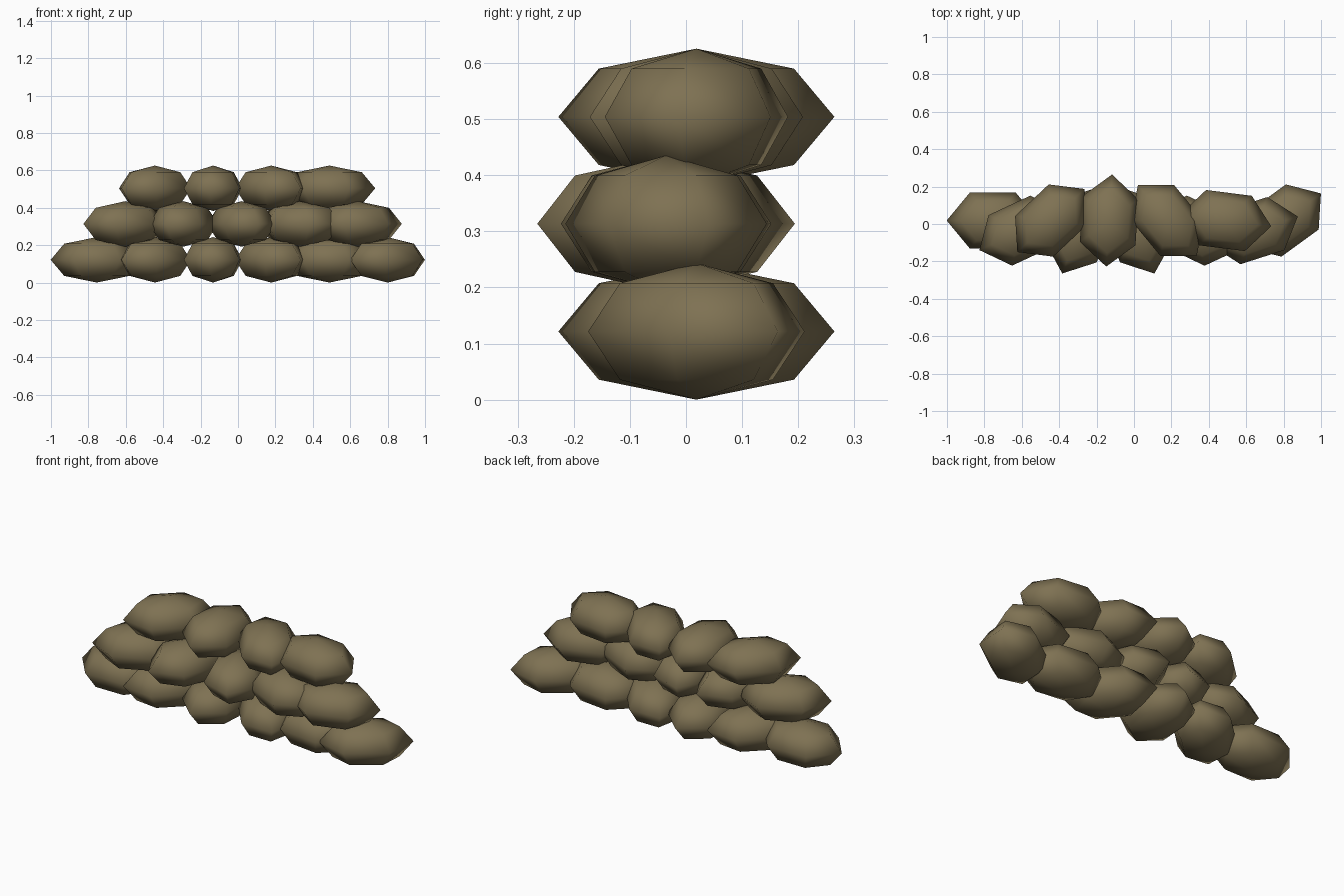
import bpy
import math

cube = bpy.data.objects.get("Cube")
if cube:
    bpy.data.objects.remove(cube, do_unlink=True)

# Burlap colour
burlap = bpy.data.materials.new("brown_burlap")
burlap.use_nodes = True
color = (0.21, 0.167, 0.086, 1.0)
burlap.diffuse_color = color
bsdf = burlap.node_tree.nodes["Principled BSDF"]
bsdf.inputs["Base Color"].default_value = color
bsdf.inputs["Roughness"].default_value = 0.9

SPACING = 0.311                  # distance between neighbouring bags
TURN = 43.2                      # each bag is turned this much further
BAG_SIZE = (0.2465, 0.172, 0.1215)


def add_bag(name, x, y, z, angle):
    """One plump six-sided bag, turned about the vertical."""
    bpy.ops.mesh.primitive_uv_sphere_add(
        segments=6, ring_count=4, radius=1, location=(x, y, z),
        rotation=(0, 0, math.radians(angle)))
    bag = bpy.context.object
    bag.name = name
    # Make sure a corner of the hexagon points along the long axis
    corner = max(bag.data.vertices, key=lambda v: v.co.x)
    if abs(corner.co.y) > 0.1:
        for v in bag.data.vertices:
            v.co.x, v.co.y = v.co.y, -v.co.x
    for v in bag.data.vertices:
        v.co = [c * s for c, s in zip(v.co, BAG_SIZE)]
    bpy.ops.object.shade_smooth()
    bag.data.materials.append(burlap)


# Rows: name, bag count, first x, y, z, first angle
rows = [
    ("bottom", 6, -0.755, 0.0185, 0.1215, 0),
    ("middle", 5, -0.603, -0.0355, 0.3135, 25),
    ("top", 4, -0.755 + SPACING, 0.0185, 0.504, TURN),
]
for row, count, x, y, z, angle in rows:
    for i in range(count):
        add_bag(f"{row}_sandbag_{i + 1}", x + i * SPACING, y, z, angle + i * TURN)
